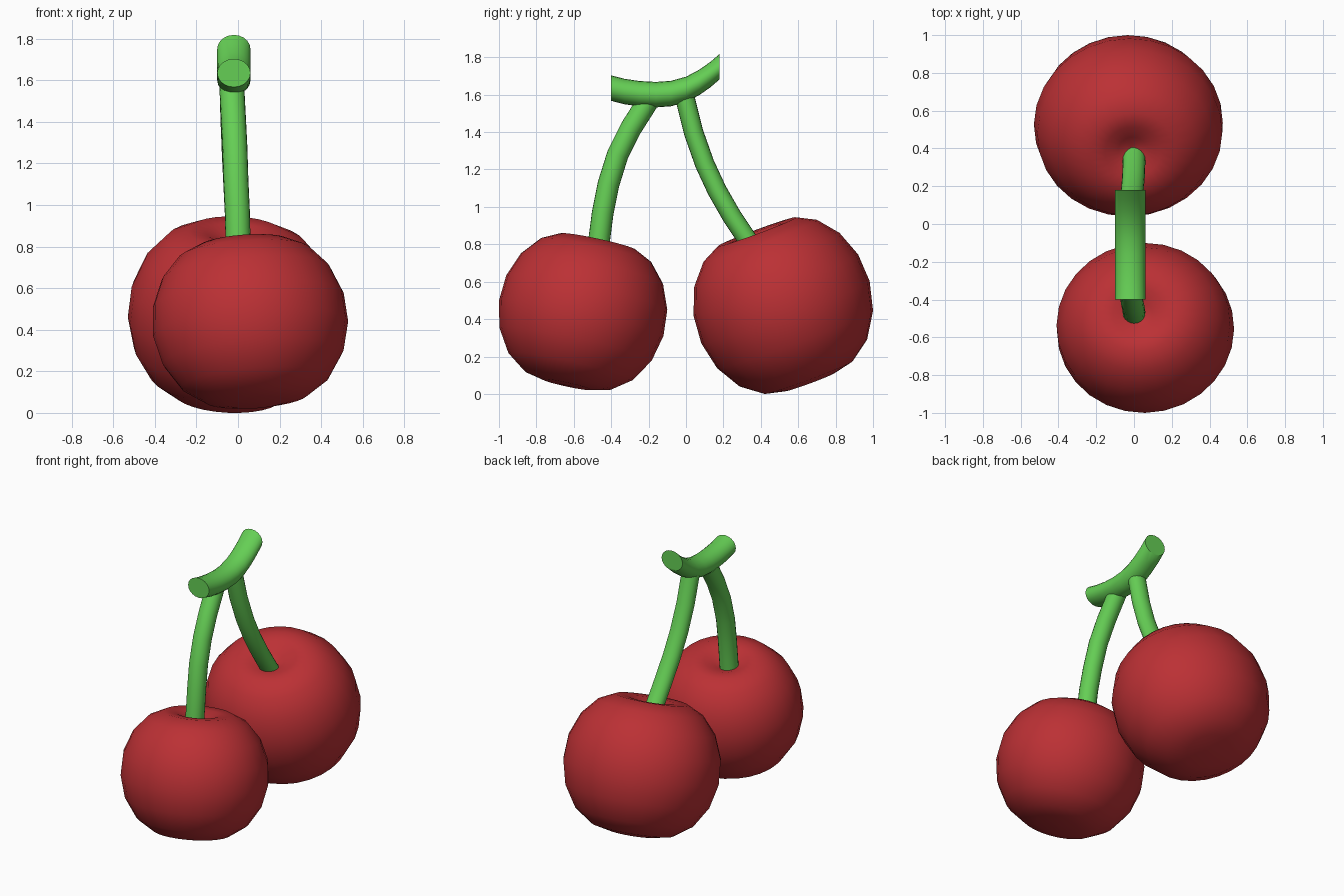
import bpy, bmesh, math
from mathutils import Vector

if "Cube" in bpy.data.objects:
    bpy.data.objects.remove(bpy.data.objects["Cube"])


def material(name, color):
    m = bpy.data.materials.new(name)
    m.diffuse_color = color
    m.use_nodes = True
    m.node_tree.nodes["Principled BSDF"].inputs["Base Color"].default_value = m.diffuse_color
    return m


RED = material("cherry_red", (0.50, 0.03, 0.035, 1))
GREEN = material("stem_green", (0.13, 0.62, 0.09, 1))


def skin(name, rings, mat, wrap_caps=True):
    """Join rings of points into a closed smooth surface."""
    bm = bmesh.new()
    loops = [[bm.verts.new(p) for p in ring] for ring in rings]
    for a, b in zip(loops, loops[1:]):
        n = len(a)
        for i in range(n):
            j = (i + 1) % n
            bm.faces.new((a[i], a[j], b[j], b[i]))
    bm.faces.new(loops[0][::-1])
    bm.faces.new(loops[-1])
    bmesh.ops.remove_doubles(bm, verts=bm.verts, dist=1e-5)
    bmesh.ops.recalc_face_normals(bm, faces=bm.faces)
    mesh = bpy.data.meshes.new(name)
    bm.to_mesh(mesh)
    bm.free()
    mesh.materials.append(mat)
    ob = bpy.data.objects.new(name, mesh)
    bpy.context.collection.objects.link(ob)
    bpy.ops.object.select_all(action='DESELECT')
    ob.select_set(True)
    bpy.context.view_layer.objects.active = ob
    bpy.ops.object.shade_smooth_by_angle(angle=math.radians(50))
    return ob


# Fruit profile: flattish bottom, round shoulder, dimple at the stem
PROFILE = [(0.003, -.42), (.14, -.415), (.25, -.39), (.36, -.31), (.44, -.18),
           (.475, -.03), (.465, .12), (.41, .26), (.32, .365), (.22, .415),
           (.14, .41), (.07, .375), (0.003, .35)]


def cherry(name, axis, low, high, sides=28):
    """Lathe the profile round a tilted axis, then fit it between two corners."""
    rot = Vector((0, 0, 1)).rotation_difference(Vector(axis))
    rings = [[rot @ Vector((r * math.cos(t), r * math.sin(t), z))
              for t in (math.tau * i / sides for i in range(sides))]
             for r, z in PROFILE]
    pts = [p for ring in rings for p in ring]
    for k in range(3):
        lo, hi = min(p[k] for p in pts), max(p[k] for p in pts)
        for p in pts:
            p[k] = low[k] + (p[k] - lo) / (hi - lo) * (high[k] - low[k])
    return skin(name, rings, RED)


def tube(name, path, rx, rn, upright=False, sides=20):
    """Sweep an ellipse along a path; upright keeps every section vertical."""
    path = [Vector(p) for p in path]
    rings = []
    for i, p in enumerate(path):
        t = path[min(i + 1, len(path) - 1)] - path[max(i - 1, 0)]
        n = Vector((0, 0, 1)) if upright else Vector((0, -t.z, t.y)).normalized()
        rings.append([p + Vector((rx * math.cos(a), 0, 0)) + n * rn * math.sin(a)
                      for a in (math.tau * k / sides for k in range(sides))])
    return skin(name, rings, GREEN)


# Two fruits
cherry("front_cherry", (-.08, .21, .97), (-.41, -1.0, .02), (.53, -.10, .86))
cherry("back_cherry", (.05, -.34, .94), (-.53, .04, 0), (.47, 1.0, .945))

# Curved stems
tube("front_stem", [(0, -.47, .76), (0, -.462, .84), (-.003, -.445, .97),
                    (-.01, -.415, 1.12), (-.015, -.365, 1.28),
                    (-.022, -.295, 1.42), (-.03, -.20, 1.57)], .06, .058)
tube("back_stem", [(0, .365, .775), (0, .325, .83), (-.003, .245, .95),
                   (-.01, .165, 1.09), (-.017, .10, 1.23),
                   (-.024, .04, 1.40), (-.03, -.01, 1.60)], .06, .052)

# Twig joining both stems
tube("twig", [(-.02, -.40, 1.635), (-.02, -.33, 1.617), (-.02, -.25, 1.605),
              (-.02, -.16, 1.60), (-.02, -.08, 1.606), (-.02, 0, 1.628),
              (-.02, .07, 1.665), (-.02, .13, 1.707), (-.02, .18, 1.75)],
     .08, .068, upright=True)
